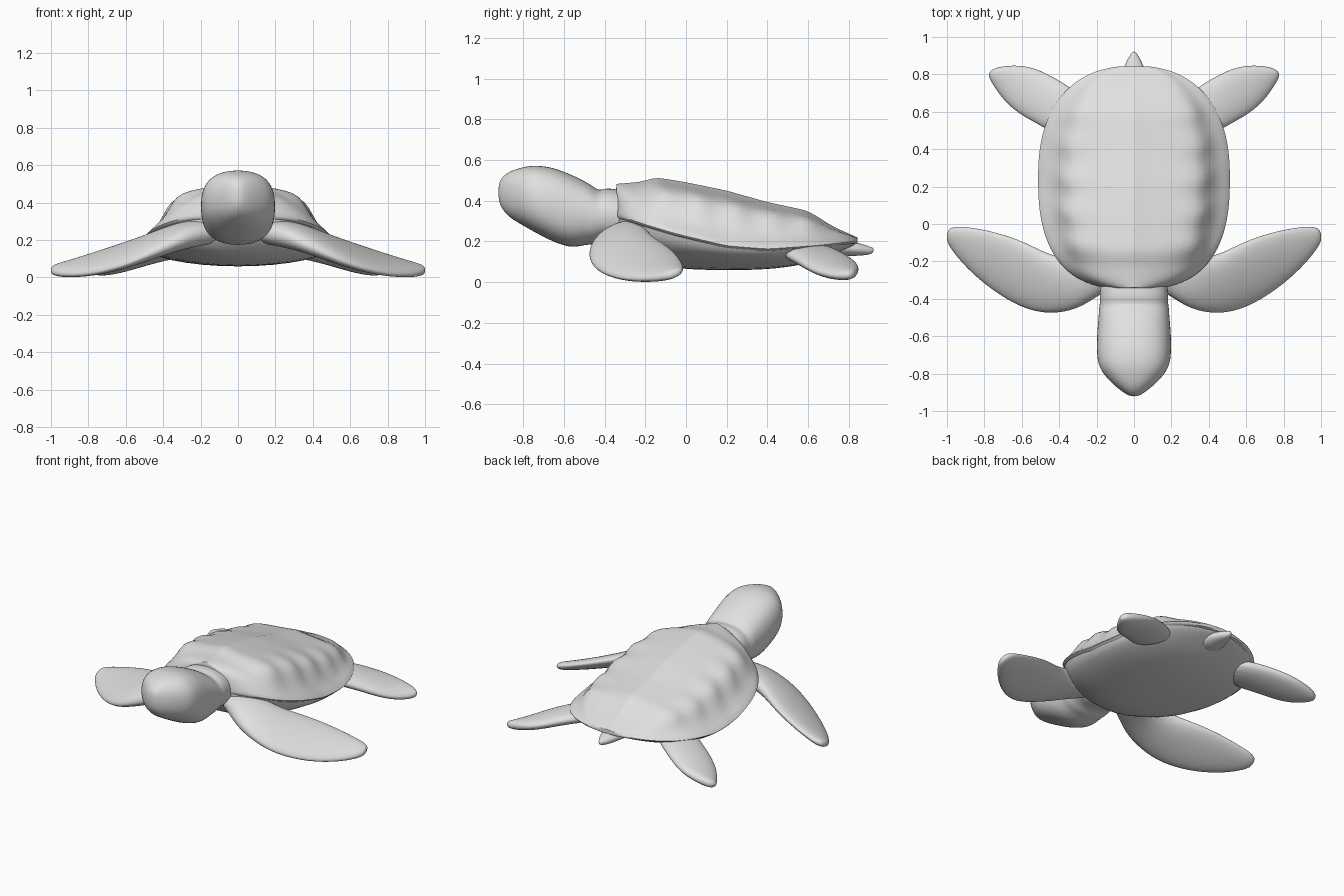
import bpy, bmesh, math
from mathutils import Vector

if "Cube" in bpy.data.objects:
    bpy.data.objects.remove(bpy.data.objects["Cube"])

grey = bpy.data.materials.new("stone_grey")
grey.diffuse_color = (0.75, 0.75, 0.75, 1)
grey.use_nodes = True
grey.node_tree.nodes["Principled BSDF"].inputs["Base Color"].default_value = grey.diffuse_color


def loft(name, rings, levels=2, mirror=False, angle=60):
    """Skin a list of closed rings, cap both ends and smooth the result."""
    bm = bmesh.new()
    loops = [[bm.verts.new(p) for p in ring] for ring in rings]
    n = len(loops[0])
    for a, b in zip(loops, loops[1:]):
        for i in range(n):
            j = (i + 1) % n
            bm.faces.new((a[i], a[j], b[j], b[i]))
    bm.faces.new(loops[0])
    bm.faces.new(loops[-1])
    bmesh.ops.recalc_face_normals(bm, faces=bm.faces)
    mesh = bpy.data.meshes.new(name)
    bm.to_mesh(mesh)
    bm.free()
    mesh.materials.append(grey)
    ob = bpy.data.objects.new(name, mesh)
    bpy.context.collection.objects.link(ob)
    if mirror:
        ob.modifiers.new("mirror", 'MIRROR').use_mirror_merge = False
    ob.modifiers.new("smooth", 'SUBSURF').levels = levels
    ob.modifiers["smooth"].render_levels = levels
    bpy.ops.object.select_all(action='DESELECT')
    ob.select_set(True)
    bpy.context.view_layer.objects.active = ob
    bpy.ops.object.shade_smooth_by_angle(angle=math.radians(angle))
    return ob


def oval(center, u, v, power=1.0, n=16):
    """Rounded ring spanned by half-axes u and v; power < 1 is boxier."""
    pts = []
    for i in range(n):
        a = 2 * math.pi * i / n
        c, s = math.cos(a), math.sin(a)
        c = math.copysign(abs(c) ** power, c)
        s = math.copysign(abs(s) ** power, s)
        pts.append(center + u * c + v * s)
    return pts


def body_ring(y, w, bottom, top, power=1.0):
    return oval(Vector((0, y, (bottom + top) / 2)), Vector((w, 0, 0)),
                Vector((0, 0, (top - bottom) / 2)), power)


def blade_ring(a, b, thick):
    """Flipper section between a leading and a trailing edge point."""
    a, b = Vector(a), Vector(b)
    u = (a - b) / 2
    up = Vector((0, 0, 1))
    up -= u * (up.dot(u) / u.length_squared)
    return oval((a + b) / 2, u * 1.03, up.normalized() * thick, 0.93)


def curve(points, y):
    """Linear interpolation through (y, value) points."""
    if y <= points[0][0]:
        return points[0][1]
    for (y0, v0), (y1, v1) in zip(points, points[1:]):
        if y <= y1:
            return v0 + (v1 - v0) * (y - y0) / (y1 - y0)
    return points[-1][1]


# Shell and belly share one outline, split at the rim
RIM = [(-0.34, 0.33), (-0.2, 0.28), (-0.05, 0.235), (0.2, 0.175),
       (0.4, 0.16), (0.65, 0.18), (0.84, 0.205)]
CREST = [(-0.34, 0.483), (-0.22, 0.493), (-0.15, 0.517), (0, 0.493),
         (0.2, 0.452), (0.4, 0.395), (0.6, 0.352), (0.72, 0.275), (0.84, 0.22)]
BOTTOM = [(-0.34, 0.20), (-0.27, 0.125), (-0.15, 0.08), (0.0, 0.058),
          (0.3, 0.055), (0.5, 0.068), (0.65, 0.1), (0.75, 0.14), (0.84, 0.18)]
# (fraction of width, height) for the ridged middle and the rounder front
RIDGED = [(1.0, 0.0), (0.92, 0.12), (0.82, 0.28), (0.73, 0.6), (0.64, 0.79),
          (0.4, 0.87), (0.2, 0.92), (0.04, 0.97)]
ROUND = [(1.0, 0.0), (0.95, 0.14), (0.87, 0.32), (0.77, 0.52), (0.64, 0.7),
         (0.42, 0.86), (0.2, 0.95), (0.04, 0.99)]
shell, belly = [], []
STEPS = 36
for k in range(STEPS + 1):
    s = -math.cos(math.pi * k / STEPS)
    y = 0.25 + 0.593 * s
    t, e = (abs(s) * 0.985, 2.6) if s < 0 else (abs(s) * 0.996, 2.35)
    w = 0.525 * (1 - t ** e) ** (1 / e)
    rim, crest = curve(RIM, y), curve(CREST, y)
    rise = crest - rim
    bump = math.sin((y + 0.34) * 2 * math.pi / 0.18)
    fade = max(0, 1 - s * s)
    mix = min(1, max(0, (-0.08 - y) / 0.15))
    right = []
    for i, ((fa, ha), (fb, hb)) in enumerate(zip(RIDGED, ROUND)):
        f, h = fa + (fb - fa) * mix, ha + (hb - ha) * mix
        if i in (3, 4):
            f += 0.022 * bump * fade
            h += 0.03 * bump * fade
        right.append((f * w, rim + h * rise))
    top = right + [(0, crest)] + [(-x, z) for x, z in reversed(right)]
    under = [(-0.94 * w, rim - 0.015), (-0.5 * w, rim - 0.015),
             (0.5 * w, rim - 0.015), (0.94 * w, rim - 0.015)]
    shell.append([Vector((x, y, z)) for x, z in top + under])
    # Belly: flat on top, bowl-shaped below
    if k % 2 == 0:
        ring = oval(Vector((0, y * 0.985, rim)), Vector((0.975 * w, 0, 0)),
                    Vector((0, 0, rim - curve(BOTTOM, y))))
        for p in ring:
            p.z = min(p.z, rim + 0.01)
        belly.append(ring)
loft("shell", shell, levels=1, angle=50)
loft("belly", belly, levels=1)

# Head and neck: one loft from the shell opening to the beak
loft("head", [body_ring(*r) for r in (
    (-0.2, 0.17, 0.2, 0.44, 0.9), (-0.33, 0.185, 0.19, 0.455, 0.9),
    (-0.39, 0.186, 0.2, 0.467, 0.85), (-0.425, 0.186, 0.195, 0.45, 0.85),
    (-0.46, 0.192, 0.18, 0.475, 0.85), (-0.49, 0.192, 0.182, 0.495, 0.85),
    (-0.56, 0.2, 0.162, 0.53, 0.85), (-0.65, 0.203, 0.193, 0.567, 0.82),
    (-0.74, 0.2, 0.24, 0.578, 0.82), (-0.8, 0.17, 0.275, 0.568, 0.85),
    (-0.86, 0.112, 0.31, 0.55, 0.9), (-0.9, 0.06, 0.35, 0.522, 0.95),
    (-0.922, 0.02, 0.4, 0.485, 1))])

# Front flippers: broad paddles sloping down and sweeping back
loft("front_flipper", [blade_ring(*r) for r in (
    ((0.06, -0.31, 0.25), (0.1, -0.14, 0.25), 0.06),
    ((0.2, -0.385, 0.225), (0.24, -0.17, 0.25), 0.073),
    ((0.3, -0.455, 0.19), (0.35, -0.19, 0.245), 0.07),
    ((0.45, -0.482, 0.13), (0.46, -0.165, 0.21), 0.062),
    ((0.6, -0.45, 0.065), (0.59, -0.095, 0.175), 0.05),
    ((0.77, -0.345, 0.02), (0.74, -0.045, 0.13), 0.04),
    ((0.905, -0.225, 0.01), (0.87, -0.02, 0.09), 0.033),
    ((0.98, -0.13, 0.018), (0.955, -0.012, 0.065), 0.028),
    ((1.005, -0.085, 0.03), (0.998, -0.03, 0.052), 0.018))], mirror=True)

# Rear flippers: smaller paddles pointing out and back
loft("rear_flipper", [blade_ring(*r) for r in (
    ((0.38, 0.45, 0.15), (0.22, 0.64, 0.16), 0.05),
    ((0.49, 0.525, 0.118), (0.34, 0.73, 0.15), 0.05),
    ((0.61, 0.585, 0.075), (0.45, 0.795, 0.118), 0.046),
    ((0.7, 0.665, 0.038), (0.56, 0.845, 0.085), 0.04),
    ((0.76, 0.755, 0.025), (0.68, 0.848, 0.06), 0.032),
    ((0.782, 0.8, 0.03), (0.76, 0.83, 0.045), 0.02))], mirror=True)

# Tail: short tapered stub
loft("tail", [body_ring(*r) for r in (
    (0.66, 0.1, 0.12, 0.21), (0.8, 0.07, 0.127, 0.205),
    (0.87, 0.042, 0.13, 0.187), (0.905, 0.02, 0.136, 0.174),
    (0.922, 0.008, 0.147, 0.167))])
